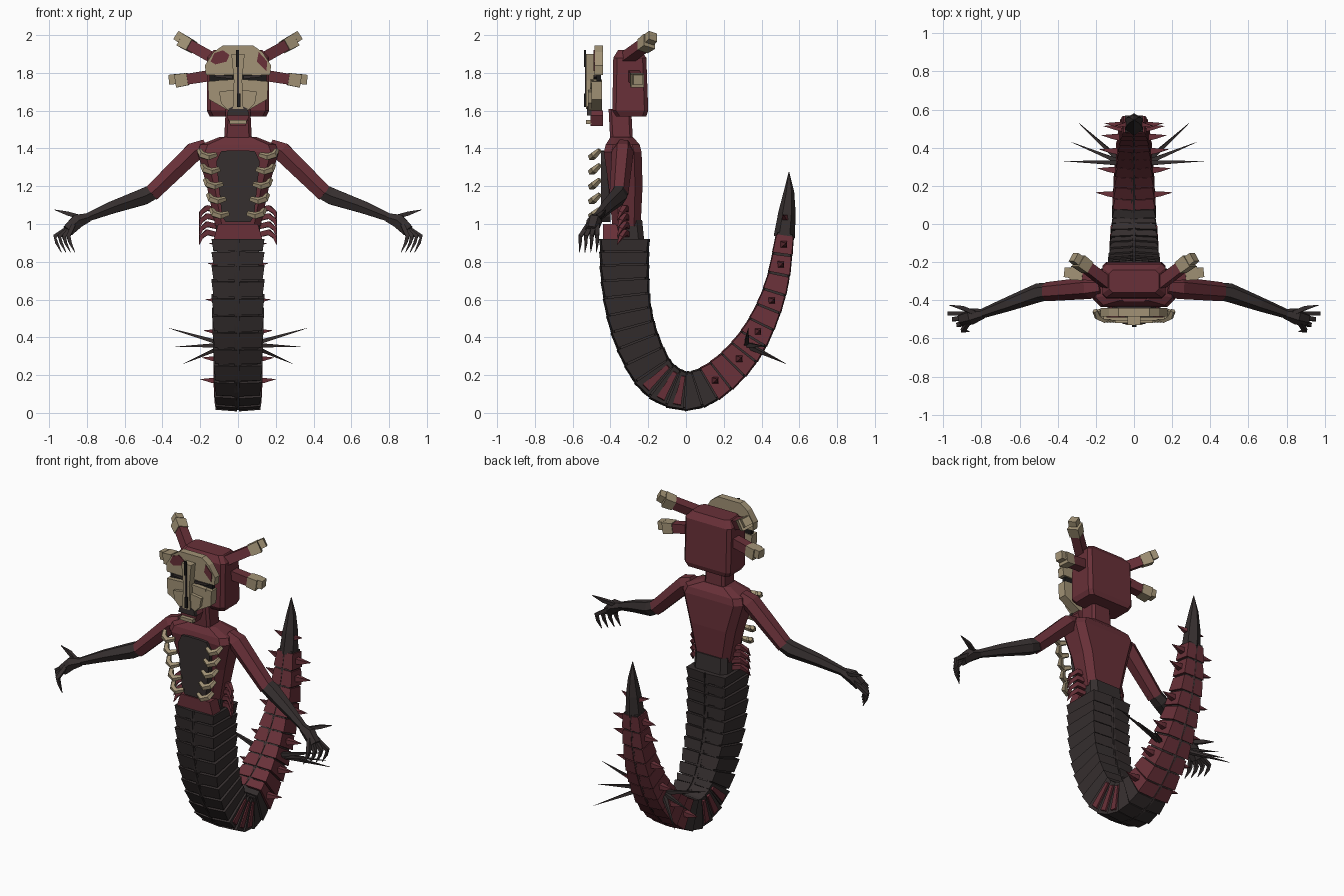
import bpy, bmesh, math
from mathutils import Vector as V

if "Cube" in bpy.data.objects:
    bpy.data.objects.remove(bpy.data.objects["Cube"])


def material(name, rgb):
    m = bpy.data.materials.new(name)
    m.use_nodes = True
    m.diffuse_color = (*rgb, 1)
    m.node_tree.nodes["Principled BSDF"].inputs["Base Color"].default_value = (*rgb, 1)
    return m


RED, DARK, BONE, BLACK = range(4)
MATS = [material("wine red", (0.14, 0.03, 0.04)), material("charcoal brown", (0.036, 0.028, 0.028)),
        material("bone", (0.36, 0.29, 0.18)), material("soot black", (0.012, 0.011, 0.011))]


def part(name, bm, mirror=False):
    bmesh.ops.recalc_face_normals(bm, faces=bm.faces)
    me = bpy.data.meshes.new(name)
    bm.to_mesh(me)
    bm.free()
    for m in MATS:
        me.materials.append(m)
    ob = bpy.data.objects.new(name, me)
    bpy.context.collection.objects.link(ob)
    if mirror:
        ob.modifiers.new("mirror", "MIRROR").use_mirror_merge = False
    return ob


def loft(bm, rings, mat):
    """Skin a list of rings and cap both ends."""
    vs = [[bm.verts.new(p) for p in r] for r in rings]
    n = len(vs[0])
    faces = [bm.faces.new(vs[0][::-1]), bm.faces.new(vs[-1])]
    for a, b in zip(vs, vs[1:]):
        faces += [bm.faces.new((a[i], a[(i + 1) % n], b[(i + 1) % n], b[i])) for i in range(n)]
    for f in faces:
        f.material_index = mat


def tube(bm, pts, radii, mat, sides=6):
    pts = [V(p) for p in pts]
    rings = []
    for i, p in enumerate(pts):
        t = (pts[min(i + 1, len(pts) - 1)] - pts[max(i - 1, 0)]).normalized()
        u = t.cross(V((0, 1, 0))).normalized()
        w = t.cross(u)
        angles = [math.tau * (k + 0.5) / sides for k in range(sides)]
        rings.append([p + (u * math.cos(a) + w * math.sin(a)) * radii[i] for a in angles])
    loft(bm, rings, mat)


def prism(bm, outline, y0, y1, mat):
    loft(bm, [[V((x, y, z)) for x, z in outline] for y in (y0, y1)], mat)


def box(bm, x0, x1, y0, y1, z0, z1, mat):
    prism(bm, [(x0, z0), (x1, z0), (x1, z1), (x0, z1)], y0, y1, mat)


def section(z, w, y0, y1, c):
    """Horizontal rectangle with cut corners."""
    return [V(p + (z,)) for p in ((-w + c, y0), (w - c, y0), (w, y0 + c), (w, y1 - c),
                                  (w - c, y1), (-w + c, y1), (-w, y1 - c), (-w, y0 + c))]


def sym(half):
    """Close a right-half outline across the centre line."""
    return half + [(-x, z) for x, z in reversed(half)]


# Head and neck
bm = bmesh.new()
loft(bm, [section(1.57, .15, -.37, -.21, .02), section(1.6, .165, -.39, -.2, .02),
          section(1.88, .165, -.385, -.21, .02), section(1.92, .13, -.36, -.24, .02)], RED)
part("head", bm)
bm = bmesh.new()
loft(bm, [section(1.42, .075, -.4, -.28, .015), section(1.61, .065, -.41, -.29, .015)], RED)
part("neck", bm)

# Horns with blocky bone ends
bm = bmesh.new()
for a, b in (((.1, -.34, 1.86), (.27, -.21, 1.955)), ((.12, -.28, 1.79), (.3, -.26, 1.762))):
    a, b = V(a), V(b)
    d = (b - a).normalized()
    tube(bm, [a, b], [.042, .04], RED, 4)
    tube(bm, [b - d * .035, b + d * .03], [.046, .05], BONE, 4)
    tube(bm, [b + d * .03 + V((0, 0, .01)), b + d * .065 + V((0, 0, .012))], [.038, .036], BONE, 4)
part("horn", bm, True)

# Mask: brow plate, cheek plate, nose, eye slits
bm = bmesh.new()
prism(bm, sym([(.17, 1.79), (.175, 1.84), (.13, 1.91), (.08, 1.945)]), -.485, -.44, BONE)
prism(bm, sym([(.05, 1.6), (.155, 1.66), (.16, 1.755), (.03, 1.765)]), -.5, -.445, BONE)
prism(bm, sym([(.05, 1.6), (.09, 1.64), (.1, 1.7), (.03, 1.71)]), -.52, -.5, BONE)
prism(bm, sym([(.028, 1.61), (.022, 1.76), (.035, 1.9)]), -.53, -.47, BONE)
part("mask", bm)
bm = bmesh.new()
box(bm, .02, .15, -.475, -.45, 1.74, 1.8, BLACK)
prism(bm, [(.03, 1.768), (.125, 1.778), (.12, 1.79), (.03, 1.785)], -.49, -.47, DARK)
prism(bm, [(.03, 1.715), (.12, 1.745), (.12, 1.76), (.03, 1.765)], -.506, -.49, BONE)
part("eye_slit", bm, True)
bm = bmesh.new()
box(bm, -.01, .006, -.54, -.53, 1.83, 1.92, BLACK)
box(bm, -.005, .005, -.535, -.53, 1.68, 1.83, DARK)
box(bm, -.006, .012, -.54, -.53, 1.62, 1.69, BLACK)
part("nose_marks", bm)
bm = bmesh.new()
prism(bm, [(-.145, 1.86), (-.12, 1.845), (-.06, 1.86), (-.045, 1.895), (-.08, 1.92), (-.125, 1.905)], -.49, -.484, RED)
prism(bm, [(.1, 1.86), (.15, 1.81), (.155, 1.86), (.11, 1.91)], -.49, -.484, RED)
part("mask_spots", bm)

# Chin under the mask
bm = bmesh.new()
prism(bm, sym([(.04, 1.52), (.06, 1.575), (.045, 1.6)]), -.505, -.44, RED)
box(bm, -.045, .045, -.53, -.5, 1.53, 1.55, BONE)
prism(bm, sym([(.06, 1.575), (.05, 1.61), (.02, 1.625)]), -.525, -.5, DARK)
part("chin", bm)

# Torso, waist and pelvis plate
bm = bmesh.new()
loft(bm, [section(.99, .12, -.39, -.24, .035), section(1.2, .165, -.41, -.23, .04),
          section(1.38, .215, -.435, -.235, .04), section(1.42, .2, -.425, -.245, .04),
          section(1.46, .1, -.4, -.28, .03)], RED)
part("torso", bm)
bm = bmesh.new()
loft(bm, [section(.9, .12, -.37, -.22, .03), section(1.02, .115, -.38, -.232, .03)], DARK)
part("waist", bm)
bm = bmesh.new()
prism(bm, sym([(.06, .88), (.13, .915), (.105, 1.0)]), -.44, -.36, RED)
part("pelvis_plate", bm)
bm = bmesh.new()
prism(bm, sym([(.065, 1.01), (.085, 1.04), (.115, 1.33), (.09, 1.385), (.04, 1.39)]), -.45, -.4, DARK)
part("chest_panel", bm)

# Ribs, each a short hooked bone
bm = bmesh.new()
for i in range(5):
    x, z = .13 - .016 * i, 1.355 - .078 * i
    tube(bm, [(x + .075, -.455, z + .035), (x + .06, -.485, z + .01), (x + .025, -.5, z), (x - .015, -.48, z + .012)],
         [.014, .02, .02, .014], BONE, 5)
part("ribs", bm, True)

# Curved hip spikes
bm = bmesh.new()
for i in range(4):
    z = 1.07 - .043 * i
    tube(bm, [(.1, -.31, z), (.165, -.325, z + .015), (.195, -.345, z - .01), (.205, -.365, z - .05)],
         [.02, .02, .015, .002], RED, 4)
part("hip_spikes", bm, True)

# Arms and clawed hands
bm = bmesh.new()
tube(bm, [(.17, -.33, 1.41), (.23, -.335, 1.385), (.46, -.355, 1.16)], [.045, .058, .05], RED)
part("upper_arm", bm, True)
bm = bmesh.new()
tube(bm, [(.43, -.35, 1.18), (.5, -.36, 1.145), (.66, -.42, 1.09), (.81, -.475, 1.03)],
     [.045, .05, .038, .024], DARK)
part("forearm", bm, True)
bm = bmesh.new()
tube(bm, [(.79, -.47, 1.035), (.85, -.485, 1.015), (.9, -.5, .965)], [.026, .042, .036], DARK)
tube(bm, [(.83, -.47, 1.035), (.9, -.44, 1.055), (.97, -.425, 1.075)], [.016, .015, .002], DARK, 4)
for i in range(4):
    x, y = .97 - .024 * i, -.47 - .03 * i
    tube(bm, [(.87, -.47 - .015 * i, 1.0), (x, y, .935), (x - .01, y, .9), (x - .035, y - .005, .85)],
         [.016, .015, .011, .002], DARK, 4)
part("hand", bm, True)

# Tail path: y, z, depth, half width
KEYS = [V(k) for k in ((-.325, .92, .27, .14), (-.325, .75, .265, .14), (-.305, .55, .25, .138),
                       (-.25, .36, .24, .132), (-.15, .185, .23, .125), (0, .115, .215, .118),
                       (.15, .17, .2, .11), (.3, .31, .18, .1), (.41, .49, .15, .088),
                       (.485, .7, .125, .075), (.525, .95, .1, .06))]


def tail_at(t):
    """Catmull-Rom sample of the path, t in 0..1."""
    last = len(KEYS) - 1
    s = min(max(t, 0), 1) * last
    i = min(int(s), last - 1)
    f = s - i
    b, c = KEYS[i], KEYS[i + 1]
    a = KEYS[i - 1] if i else b * 2 - c
    d = KEYS[i + 2] if i + 2 <= last else c * 2 - b
    return b + (c - a) * f / 2 + (a * 2 - b * 5 + c * 4 - d) * f * f / 2 + (b * 3 - a - c * 3 + d) * f ** 3 / 2


def tail_ring(t, x0, x1, scale):
    """Four corners across the path; x bounds are fractions of the half width."""
    k, step = tail_at(t), tail_at(t + .01) - tail_at(t - .01)
    n = V((0, -step.y, step.x)).normalized() * k.z / 2 * scale
    c = V((0, k.x, k.y))
    w = V((k.w, 0, 0))
    return [c + w * x0 - n, c + w * x1 - n * .92, c + w * x1 + n * .92, c + w * x0 + n]


# Tail core, then overlapping plates on each side
COUNT = 24
bm = bmesh.new()
loft(bm, [tail_ring(i / 30, -.8, .8, .88) for i in range(31)], DARK)
loft(bm, [tail_ring(i / 30, -.14, .14, .97) for i in range(31)], DARK)
part("tail_core", bm)
plates, spikes = bmesh.new(), bmesh.new()
for i in range(COUNT):
    t0, t1 = i / COUNT, (i + .9) / COUNT
    mid = tail_at((t0 + t1) / 2)
    red = mid.x > .12
    loft(plates, [tail_ring(t0, .04, 1, 1), tail_ring(t1, .04, .93, .95)], RED if red else DARK)
    if -.17 < mid.x < -.03:    # red bands low on the flank
        loft(plates, [tail_ring(t0 + .012, .9, 1.03, .75), tail_ring(t1 - .006, .9, 1.02, .75)], RED)
    if red and i % 2 == 0 or i == COUNT - 1:
        k, w = V((0, mid.x, mid.y)), mid.w
        tube(spikes, [k + V((w * .8, 0, 0)), k + V((w + .03, .005, 0)), k + V((w + .09, .012, .006))],
             [.026, .018, .001], RED, 4)
part("tail_plates", plates, True)
tube(spikes, [(.02, .535, 1.03), (.05, .52, 1.035), (.1, .515, 1.05)], [.022, .016, .001], RED, 4)
part("tail_spikes", spikes, True)

# Three long quills on each side
bm = bmesh.new()
for tip in ((.29, .53, .26), (.33, .43, .35), (.37, .33, .45)):
    tube(bm, [(.06, .32, .36), V((.06, .32, .36)).lerp(V(tip), .3), tip], [.02, .014, .001], DARK, 4)
part("tail_quills", bm, True)

# Tail tip
bm = bmesh.new()
tube(bm, [(0, .52, .93), (0, .535, 1.06), (0, .545, 1.17), (0, .545, 1.275)], [.056, .046, .028, .002], DARK)
part("tail_tip", bm)
